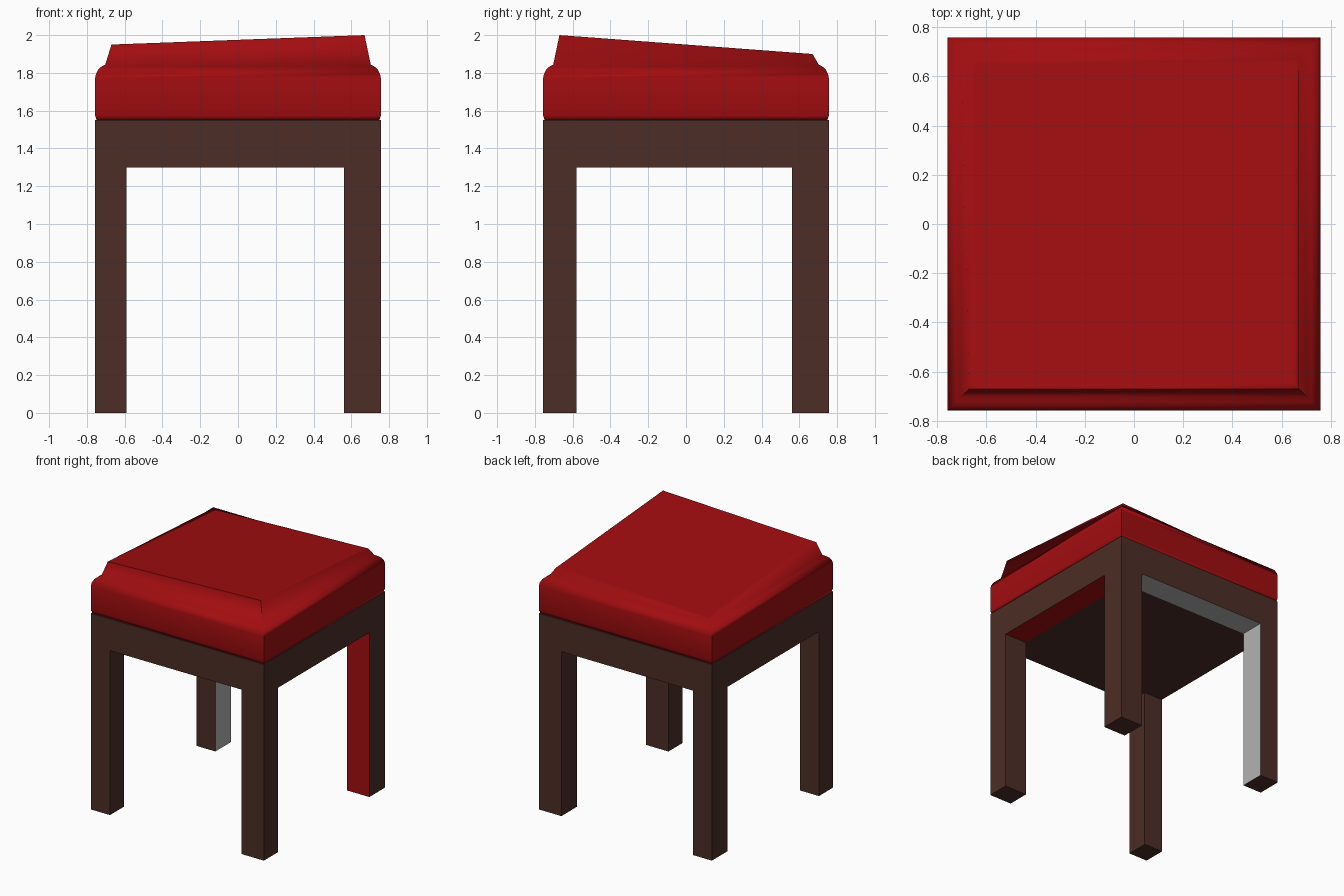
import bpy, bmesh, math
from mathutils import Matrix, Vector

if "Cube" in bpy.data.objects:
    bpy.data.objects.remove(bpy.data.objects["Cube"])

R = 0.757            # half width of the stool
FRAME_Z, SEAT_Z = 1.30, 1.55


def material(name, rgb):
    m = bpy.data.materials.new(name)
    m.diffuse_color = (*rgb, 1.0)
    m.use_nodes = True
    m.node_tree.nodes["Principled BSDF"].inputs["Base Color"].default_value = m.diffuse_color
    return m


wood = material("dark wood", (0.072, 0.027, 0.019))
red = material("red fabric", (0.36, 0.004, 0.005))
grey = material("grey underside", (0.45, 0.45, 0.45))


def finish(bm, name, mats):
    bmesh.ops.recalc_face_normals(bm, faces=bm.faces)
    me = bpy.data.meshes.new(name)
    bm.to_mesh(me)
    bm.free()
    for m in mats:
        me.materials.append(m)
    ob = bpy.data.objects.new(name, me)
    bpy.context.collection.objects.link(ob)
    return ob


# Wooden frame: slab cut into a 3x3 layout, corner cells pulled down as legs
bm = bmesh.new()
bmesh.ops.create_cube(bm, size=1, matrix=Matrix.Translation((0, 0, (FRAME_Z + SEAT_Z) / 2))
                      @ Matrix.Diagonal((2 * R, 2 * R, SEAT_Z - FRAME_Z, 1)))
XL, XR, YF, YB = -0.59, 0.56, -0.58, 0.56
for co, no in (((XL, 0, 0), (1, 0, 0)), ((XR, 0, 0), (1, 0, 0)),
               ((0, YF, 0), (0, 1, 0)), ((0, YB, 0), (0, 1, 0))):
    bmesh.ops.bisect_plane(bm, geom=bm.verts[:] + bm.edges[:] + bm.faces[:],
                           plane_co=co, plane_no=no)
bm.normal_update()
corners = []
for f in bm.faces:
    if f.normal.z > -0.9:
        continue
    c = f.calc_center_median()
    outer_x, outer_y = not XL < c.x < XR, not YF < c.y < YB
    if outer_x and outer_y:
        corners.append(f)
    elif c.y > YB:          # underside of the back rail
        f.material_index = 1
    elif c.x > XR:          # underside of the right rail
        f.material_index = 2
for f in corners:
    tip = bmesh.ops.extrude_face_region(bm, geom=[f])["geom"]
    bmesh.ops.translate(bm, vec=Vector((0, 0, -FRAME_Z)),
                        verts=[v for v in tip if isinstance(v, bmesh.types.BMVert)])
bmesh.ops.delete(bm, geom=corners, context='FACES_ONLY')
finish(bm, "frame_with_legs", [wood, grey, red])

# Cushion: square rings following a rounded profile, ending in a tilted top
bm = bmesh.new()


def tilt(x, y):
    return 1.925 + 0.0373 * x - 0.0746 * y


profile = [(0.748, 1.55), (R, 1.575), (R, 1.77), (0.752, 1.795),
           (0.74, 1.818), (0.722, 1.834), (0.703, 1.843), (0.67, None), (0.645, None)]
rings = []
for r, z in profile:
    rings.append([bm.verts.new((sx * r, sy * r, tilt(sx * r, sy * r) if z is None else z))
                  for sx, sy in ((-1, -1), (1, -1), (1, 1), (-1, 1))])
for a, b in zip(rings, rings[1:]):
    for i in range(4):
        j = (i + 1) % 4
        bm.faces.new((a[i], a[j], b[j], b[i]))
bm.faces.new(rings[-1])
bm.faces.new(rings[0][::-1])
cushion = finish(bm, "seat_cushion", [red])
bpy.ops.object.select_all(action='DESELECT')
cushion.select_set(True)
bpy.context.view_layer.objects.active = cushion
bpy.ops.object.shade_smooth_by_angle(angle=math.radians(80))
